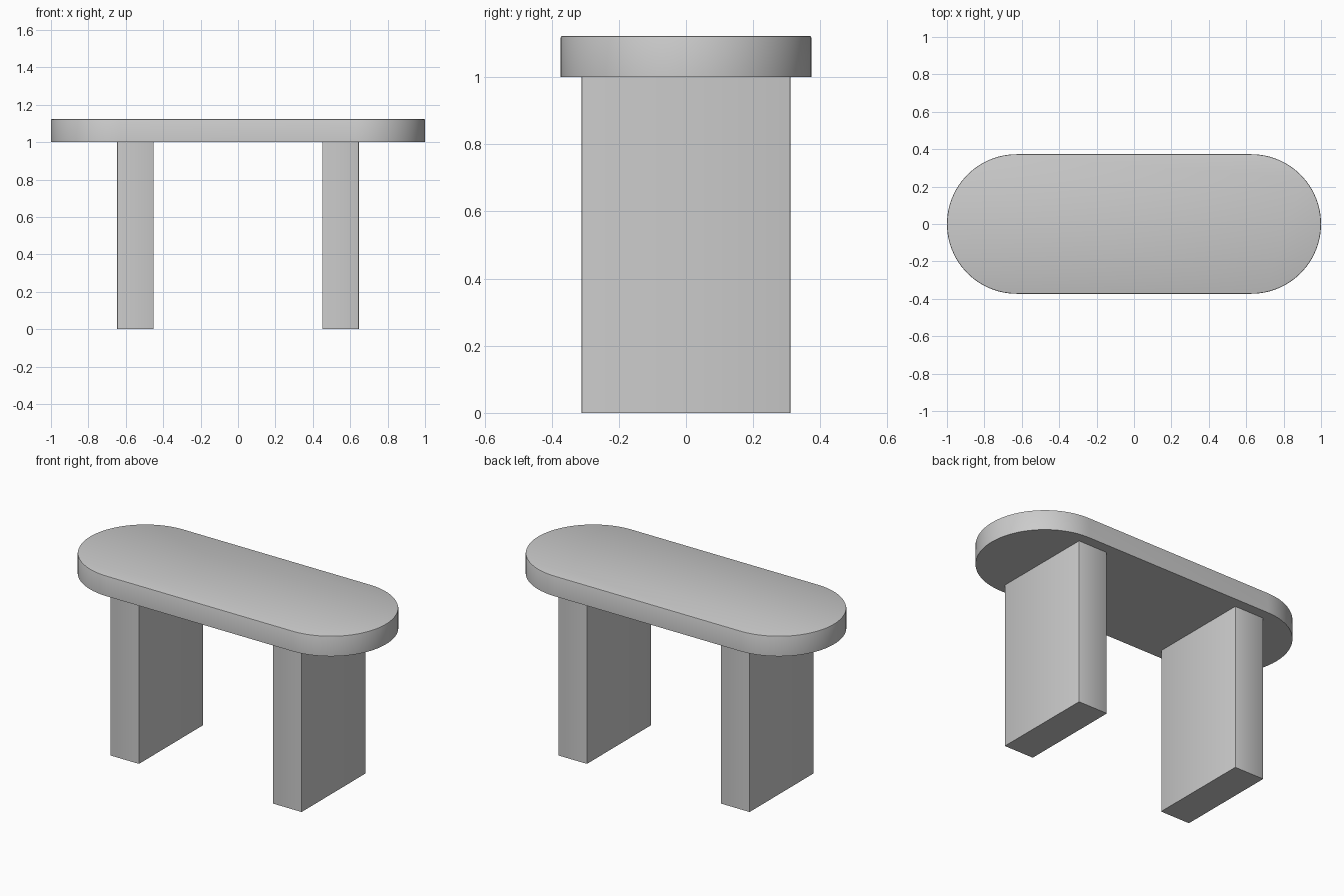
import bpy, bmesh, math

if "Cube" in bpy.data.objects:
    bpy.data.objects.remove(bpy.data.objects["Cube"])

HALF_LEN, RADIUS = 1.0, 0.373
LEG_H, TOP_H = 1.0, 1.123
EASE = 0.005  # tiny eased edge


def finish(bm, name):
    bmesh.ops.recalc_face_normals(bm, faces=bm.faces)
    mesh = bpy.data.meshes.new(name)
    bm.to_mesh(mesh)
    bm.free()
    obj = bpy.data.objects.new(name, mesh)
    bpy.context.collection.objects.link(obj)
    bpy.ops.object.select_all(action='DESELECT')
    obj.select_set(True)
    bpy.context.view_layer.objects.active = obj
    bpy.ops.object.shade_smooth_by_angle(angle=math.radians(30))
    return obj


def extrude_outline(points, z0, z1):
    bm = bmesh.new()
    face = bm.faces.new([bm.verts.new((x, y, z0)) for x, y in points])
    ext = bmesh.ops.extrude_face_region(bm, geom=[face], use_keep_orig=True)
    verts = [g for g in ext['geom'] if isinstance(g, bmesh.types.BMVert)]
    bmesh.ops.translate(bm, verts=verts, vec=(0, 0, z1 - z0))
    return bm


def bevel(bm, edges):
    bmesh.ops.bevel(bm, geom=edges, offset=EASE, segments=2,
                    profile=0.5, affect='EDGES')


# Table top: capsule outline with an eased upper rim
steps = 48
outline = []
for side, start in ((1, -math.pi / 2), (-1, math.pi / 2)):
    for i in range(steps + 1):
        a = start + math.pi * i / steps
        outline.append((side * (HALF_LEN - RADIUS) + RADIUS * math.cos(a),
                        RADIUS * math.sin(a)))
bm = extrude_outline(outline, LEG_H, TOP_H)
bevel(bm, [e for e in bm.edges if all(v.co.z > TOP_H - 1e-4 for v in e.verts)])
finish(bm, "table_top")

# Slab legs: eased vertical corners, mirrored across the centre
for name, side in (("left_leg", -1), ("right_leg", 1)):
    xa, xb, y = side * 0.451, side * 0.647, 0.311
    bm = extrude_outline([(xa, -y), (xb, -y), (xb, y), (xa, y)], 0, LEG_H)
    bevel(bm, [e for e in bm.edges
               if abs(e.verts[0].co.z - e.verts[1].co.z) > 0.5])
    finish(bm, name)
